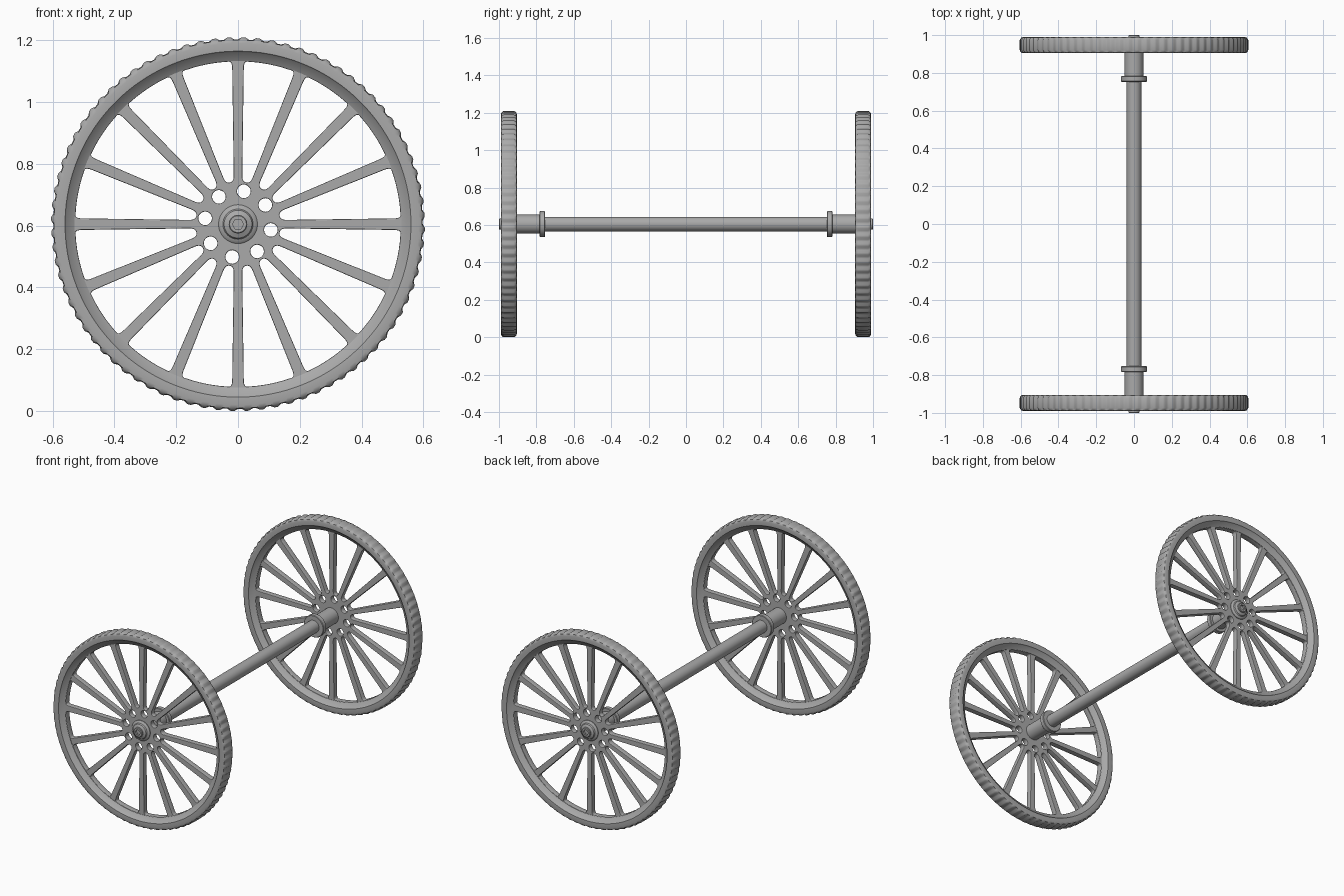
import bpy, bmesh, math
from mathutils import Matrix

R = 0.605           # wheel radius and axle height
MID = 0.947         # distance of each wheel's mid plane from the centre
SPOKES, TEETH = 16, 80

cube = bpy.data.objects.get("Cube")
if cube:
    bpy.data.objects.remove(cube, do_unlink=True)

grey = bpy.data.materials.new("metal_grey")
grey.use_nodes = True
grey.diffuse_color = (0.4, 0.4, 0.4, 1)
grey.node_tree.nodes["Principled BSDF"].inputs["Base Color"].default_value = (0.4, 0.4, 0.4, 1)


def finish(name, mesh, mirror=True):
    """Shade the mesh, place it on the axle line, mirror it to both ends."""
    mesh.shade_smooth()
    mesh.set_sharp_from_angle(angle=math.radians(32))
    mesh.materials.clear()
    mesh.materials.append(grey)
    obj = bpy.data.objects.new(name, mesh)
    bpy.context.collection.objects.link(obj)
    obj.location.z = R
    if mirror:
        mod = obj.modifiers.new("both_ends", "MIRROR")
        mod.use_axis = (False, True, False)
        mod.use_mirror_merge = False
    return obj


def lathe(name, profile, n=48, shape=None, closed=False, mirror=True):
    """Turn (radius, y) points round the axle; shape can alter the radius."""
    bm = bmesh.new()
    rings = []
    for k in range(n):
        a = math.tau * k / n
        ring = []
        for r, y in profile:
            rr = shape(r, a, k) if shape else r
            ring.append(bm.verts.new((rr * math.cos(a), y, rr * math.sin(a))))
        rings.append(ring)
    count = len(profile)
    for k in range(n):
        p, q = rings[k], rings[(k + 1) % n]
        for i in range(count if closed else count - 1):
            j = (i + 1) % count
            bm.faces.new((p[i], p[j], q[j], q[i]))
    bmesh.ops.remove_doubles(bm, verts=bm.verts, dist=1e-5)
    bmesh.ops.recalc_face_normals(bm, faces=bm.faces)
    mesh = bpy.data.meshes.new(name)
    bm.to_mesh(mesh)
    bm.free()
    return finish(name, mesh, mirror)


def polar(r, a):
    return (r * math.cos(a), r * math.sin(a))


def fillet(prev, corner, nxt, size, steps=6):
    """Round one corner with a quadratic curve."""
    def toward(p):
        d = math.dist(corner, p)
        t = min(size / d, 0.49)
        return [c + (e - c) * t for c, e in zip(corner, p)]
    s, e = toward(prev), toward(nxt)
    pts = []
    for i in range(steps + 1):
        t = i / steps
        pts.append([(1 - t) ** 2 * u + 2 * t * (1 - t) * c + t * t * v
                    for u, c, v in zip(s, corner, e)])
    return pts


def window(mid):
    """Rounded opening between two neighbouring spokes."""
    inner, outer = 0.138, 0.527
    hi = math.pi / SPOKES - math.asin(0.0135 / inner)
    ho = math.pi / SPOKES - math.asin(0.019 / outer)
    il, ir = polar(inner, mid - hi), polar(inner, mid + hi)
    arc = [polar(outer, mid + ho * (1 - i / 4)) for i in range(9)]
    pts = fillet(il, ir, arc[0], 0.02)
    pts += fillet(ir, arc[0], arc[1], 0.022)
    pts += arc[2:-2]
    pts += fillet(arc[-2], arc[-1], il, 0.022)
    pts += fillet(arc[-1], il, ir, 0.02)
    return pts


# Spoked plate: a filled outline with openings and bolt holes
curve = bpy.data.curves.new("spoke_outline", "CURVE")
curve.dimensions = "2D"
curve.fill_mode = "BOTH"
curve.extrude = 0.014
curve.bevel_depth = 0.003
curve.bevel_resolution = 1
curve.offset = -0.003


def add_loop(pts):
    spline = curve.splines.new("POLY")
    spline.points.add(len(pts) - 1)
    for point, (x, y) in zip(spline.points, pts):
        point.co = (x, y, 0, 1)
    spline.use_cyclic_u = True


def circle(cx, cy, r, n):
    return [(cx + r * math.cos(math.tau * i / n), cy + r * math.sin(math.tau * i / n))
            for i in range(n)]


add_loop(circle(0, 0, 0.55, 96))
for i in range(SPOKES):
    add_loop(window(math.tau * (i + 0.5) / SPOKES))
for i in range(8):
    add_loop(circle(*polar(0.108, math.radians(45 * i - 10)), 0.022, 20))
outline = bpy.data.objects.new("spoke_outline", curve)
bpy.context.collection.objects.link(outline)
bpy.context.view_layer.update()
plate = bpy.data.meshes.new_from_object(
    outline.evaluated_get(bpy.context.evaluated_depsgraph_get()))
bpy.data.objects.remove(outline)
plate.transform(Matrix.Translation((0, MID, 0)) @ Matrix.Rotation(math.pi / 2, 4, "X"))
finish("spoked_plate", plate)

# Tyre and rim, with grooves cut across the tread
half = [(0.529, 0.019), (0.556, 0.036), (0.560, 0.042), (0.585, 0.043),
        (0.596, 0.040), (0.602, 0.034), (R, 0.026)]
section = [(r, MID - w) for r, w in half] + [(r, MID + w) for r, w in reversed(half)]


def tread(r, a, k):
    return r - 0.007 if r > 0.6 and k % 4 < 2 else r


lathe("tyre", section, TEETH * 4, tread, closed=True)

# Axle, sleeves and collars
lathe("axle", [(0, -0.94), (0.039, -0.94), (0.039, 0.94), (0, 0.94)], 32, mirror=False)
lathe("hub_sleeve", [(0, 0.77), (0.05, 0.77), (0.05, 0.94), (0, 0.94)])
lathe("collar", [(0, 0.753), (0.066, 0.753), (0.069, 0.756), (0.069, 0.78),
                 (0.066, 0.783), (0, 0.783)])


# Hub cap with a hexagonal bolt socket
def socket(r, a, k):
    if r > 0.02:
        return r
    step = math.pi / 3
    return r * math.cos(step / 2) / math.cos(a % step - step / 2)


lathe("hub_cap", [(0, 0.95), (0.063, 0.95), (0.063, 0.968), (0.058, 0.973),
                  (0.049, 0.976), (0.045, 0.983), (0.034, 0.988), (0.03, 0.99),
                  (0.03, 0.997), (0.027, 1.0), (0.018, 1.0), (0.018, 0.988),
                  (0, 0.988)], shape=socket)
